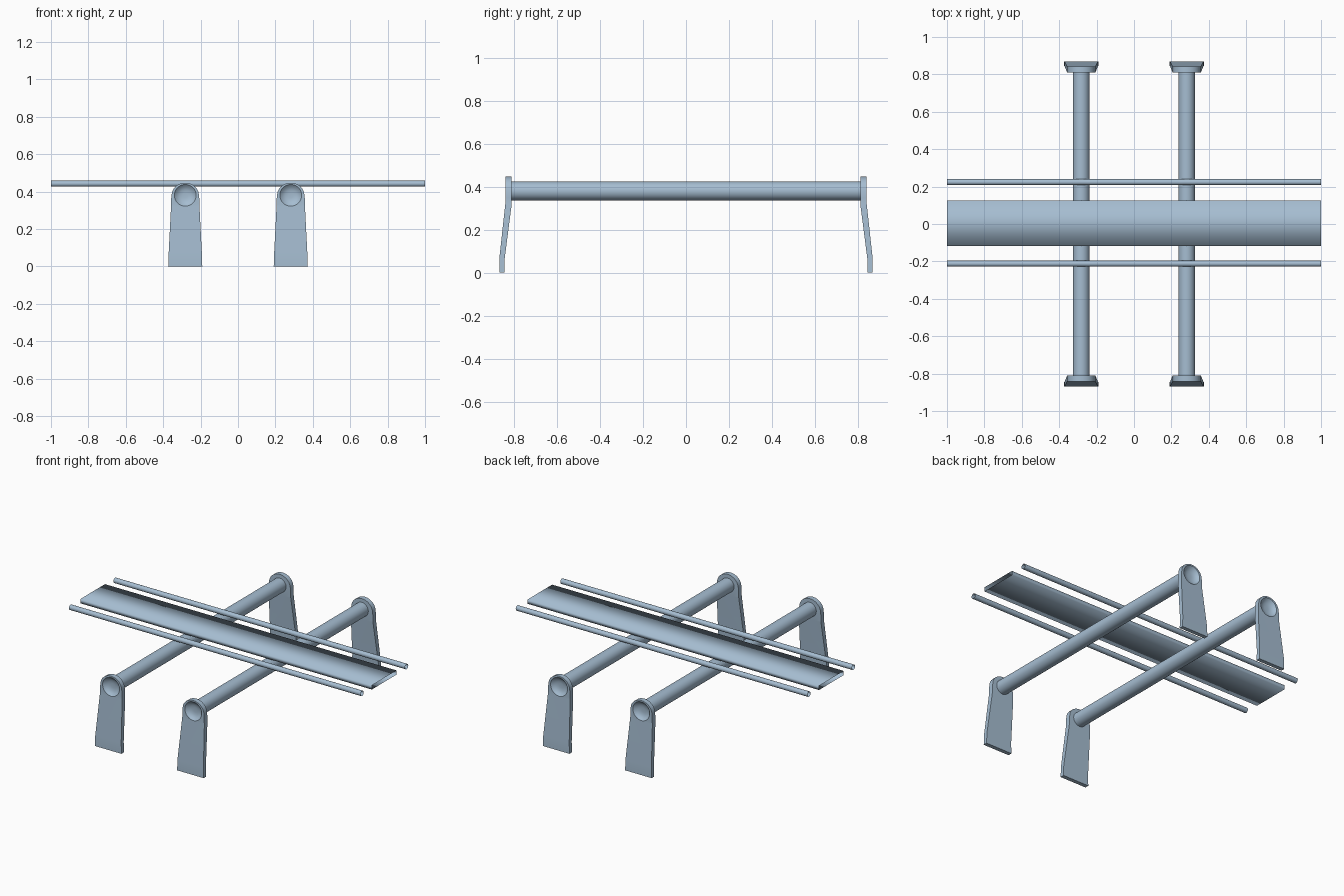
import bpy, bmesh, math

if "Cube" in bpy.data.objects:
    bpy.data.objects.remove(bpy.data.objects["Cube"])

mat = bpy.data.materials.new("pale steel blue")
mat.diffuse_color = (0.38, 0.51, 0.64, 1)
mat.use_nodes = True
mat.node_tree.nodes["Principled BSDF"].inputs["Base Color"].default_value = mat.diffuse_color


def finish(name, bm, angle=None):
    bmesh.ops.recalc_face_normals(bm, faces=bm.faces[:])
    me = bpy.data.meshes.new(name)
    bm.to_mesh(me)
    bm.free()
    me.materials.append(mat)
    ob = bpy.data.objects.new(name, me)
    bpy.context.collection.objects.link(ob)
    bpy.ops.object.select_all(action='DESELECT')
    ob.select_set(True)
    bpy.context.view_layer.objects.active = ob
    if angle is None:
        bpy.ops.object.shade_smooth()
    else:
        bpy.ops.object.shade_smooth_by_angle(angle=math.radians(angle))
    return ob


def open_tube(name, ring_a, ring_b):
    """Open-ended sleeve between two matching rings."""
    bm = bmesh.new()
    a = [bm.verts.new(p) for p in ring_a]
    b = [bm.verts.new(p) for p in ring_b]
    n = len(a)
    for i in range(n):
        j = (i + 1) % n
        bm.faces.new((a[i], a[j], b[j], b[i]))
    return finish(name, bm)


def circle(r, n):
    return [(r * math.cos(2 * math.pi * i / n), r * math.sin(2 * math.pi * i / n)) for i in range(n)]


# Seat plank: softly shaded open-ended box sleeve
sec = [(-0.117, 0.43), (0.125, 0.43), (0.125, 0.456), (-0.117, 0.456)]
open_tube("seat_plank", [(-1, y, z) for y, z in sec], [(1, y, z) for y, z in sec])

# Thin rails on either side of the plank
for name, yc in (("front_rail", -0.212), ("back_rail", 0.224)):
    c = [(yc + u, 0.442 + v) for u, v in circle(0.016, 20)]
    open_tube(name, [(-1, y, z) for y, z in c], [(1, y, z) for y, z in c])

# Cross beams
for side, xc in (("left", -0.282), ("right", 0.282)):
    c = [(xc + u, 0.38 + v) for u, v in circle(0.044, 32)]
    open_tube(side + "_cross_beam", [(x, -0.815, z) for x, z in c], [(x, 0.815, z) for x, z in c])

N, ZC = 32, 0.38


def head_point(k):
    """Outline of the leg head: domed above, square below."""
    a = 2 * math.pi * k / N
    c, s = math.cos(a), math.sin(a)
    if s >= -1e-6:
        return 0.073 * c, ZC + 0.067 * s
    if k in (20, 28):
        return math.copysign(0.076, c), ZC - 0.06
    m = max(abs(c) / 0.075, abs(s) / 0.06)
    return c / m, ZC + s / m


def leg(name, xc, sy):
    bm = bmesh.new()

    def V(x, y, z):
        return bm.verts.new((xc + x, sy * y, z))

    def ring(y):
        return [V(x, y, z) for x, z in map(head_point, range(N))]

    # head: outer and inner outlines with rim
    out, inn = ring(0.841), ring(0.811)
    low = range(20, 29)
    for i in range(N):
        j = (i + 1) % N
        if not 20 <= i < 28:
            bm.faces.new((out[i], out[j], inn[j], inn[i]))
    bm.faces.new(inn)
    # concave dish in the outer face
    prev = out
    for r, y in ((0.058, 0.841), (0.046, 0.829), (0.03, 0.822), (0.014, 0.82)):
        cur = [V(u, y, ZC + v) for u, v in circle(r, N)]
        for i in range(N):
            j = (i + 1) % N
            bm.faces.new((prev[i], prev[j], cur[j], cur[i]))
        prev = cur
    bm.faces.new(prev)
    # splayed shank and upright foot
    top_o, top_i = [out[k] for k in low], [inn[k] for k in low]
    for z, w, y0, y1 in ((0.065, 0.089, 0.844, 0.869), (0.0, 0.091, 0.844, 0.869)):
        o = [V(-w, y1, z), V(w, y1, z)]
        n = [V(-w, y0, z), V(w, y0, z)]
        bm.faces.new(top_o + o[::-1])
        bm.faces.new(top_i + n[::-1])
        bm.faces.new((top_o[0], top_i[0], n[0], o[0]))
        bm.faces.new((top_o[-1], top_i[-1], n[1], o[1]))
        top_o, top_i = o, n
    bm.faces.new((top_o[0], top_o[1], top_i[1], top_i[0]))
    return finish(name, bm, 35)


# Four legs
for yn, sy in (("front", -1), ("back", 1)):
    for xn, xc in (("left", -0.282), ("right", 0.282)):
        leg(f"{yn}_{xn}_leg", xc, sy)
